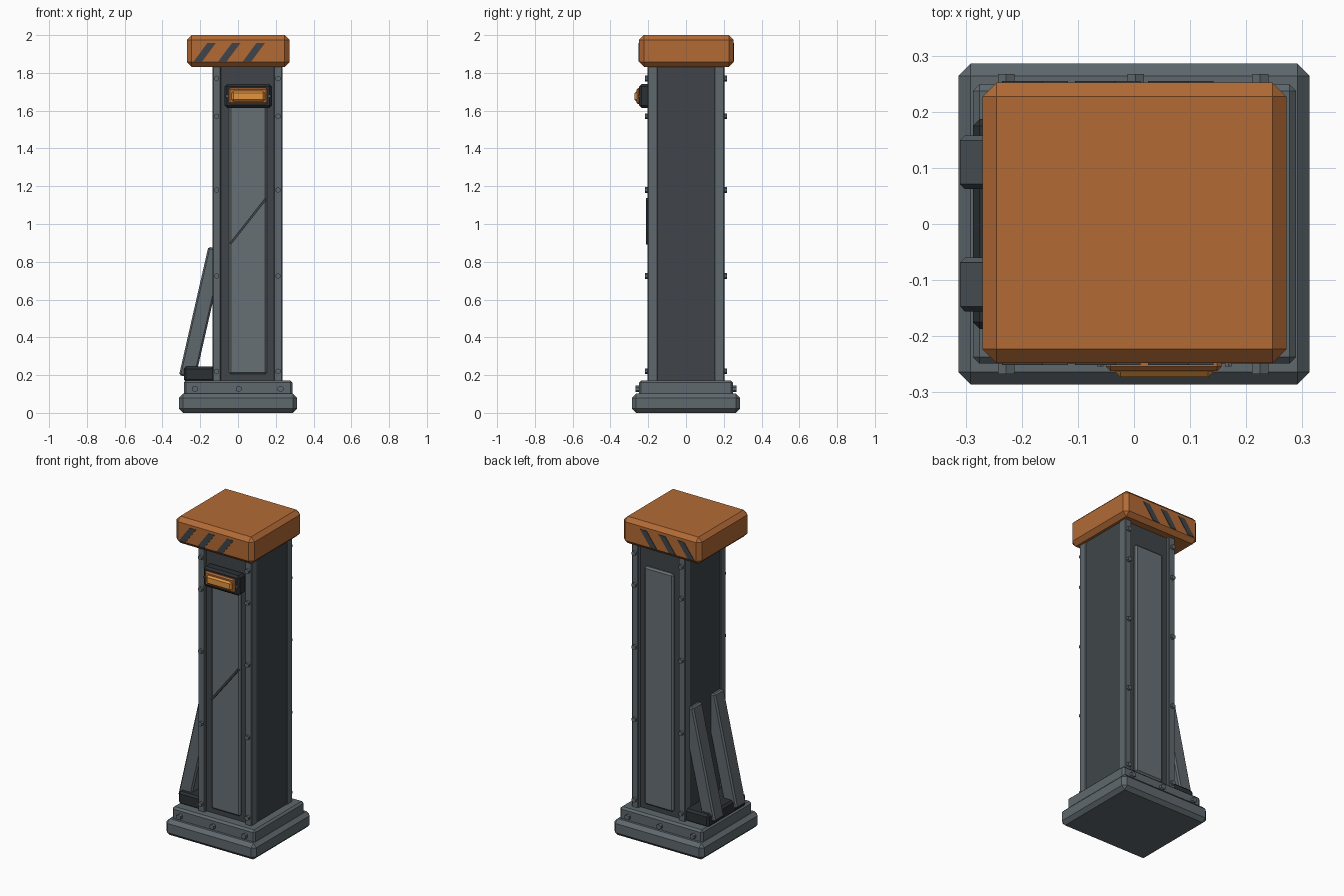
import bpy, bmesh, math
from mathutils import Matrix, Vector

if "Cube" in bpy.data.objects:
    bpy.data.objects.remove(bpy.data.objects["Cube"], do_unlink=True)


def material(name, r, g, b):
    m = bpy.data.materials.new(name)
    m.use_nodes = True
    m.diffuse_color = (r, g, b, 1)
    m.node_tree.nodes["Principled BSDF"].inputs["Base Color"].default_value = (r, g, b, 1)
    return m


STEEL = material("steel grey", 0.115, 0.14, 0.155)
PANEL = material("panel grey", 0.135, 0.16, 0.175)
DARK = material("dark steel", 0.05, 0.06, 0.068)
BLACK = material("charcoal", 0.025, 0.03, 0.034)
ORANGE = material("orange paint", 0.45, 0.145, 0.036)
AMBER = material("amber lens", 0.75, 0.3, 0.05)


def finish(name, bm, mat):
    bmesh.ops.recalc_face_normals(bm, faces=bm.faces)
    me = bpy.data.meshes.new(name)
    bm.to_mesh(me)
    bm.free()
    me.materials.append(mat)
    ob = bpy.data.objects.new(name, me)
    bpy.context.collection.objects.link(ob)
    return ob


def box(name, mat, xs, ys, zs, bevel=0.0):
    """Chamfered box given by its extents on each axis."""
    bm = bmesh.new()
    bmesh.ops.create_cube(bm, size=1)
    spans = (xs, ys, zs)
    for v in bm.verts:
        v.co = Vector([(s[0] + s[1]) / 2 + c * (s[1] - s[0]) for s, c in zip(spans, v.co)])
    if bevel:
        bmesh.ops.bevel(bm, geom=bm.edges[:], offset=bevel, segments=1, affect='EDGES')
    return finish(name, bm, mat)


def prism(name, mat, outline, y0, y1):
    """Outline in the xz plane, extruded along y."""
    bm = bmesh.new()
    face = bm.faces.new([bm.verts.new((x, y0, z)) for x, z in outline])
    ext = bmesh.ops.extrude_face_region(bm, geom=[face])["geom"]
    bmesh.ops.translate(bm, vec=(0, y1 - y0, 0),
                        verts=[g for g in ext if isinstance(g, bmesh.types.BMVert)])
    return finish(name, bm, mat)


def bolts(name, mat, places, radius, depth):
    """Six-sided bolt heads along y, all in one mesh."""
    bm = bmesh.new()
    turn = Matrix.Rotation(math.pi / 2, 4, 'X')
    for p in places:
        bmesh.ops.create_cone(bm, cap_ends=True, segments=6, radius1=radius, radius2=radius,
                              depth=depth, matrix=Matrix.Translation(p) @ turn)
    return finish(name, bm, mat)


# Stepped base
box("base_plinth", STEEL, (-0.313, 0.313), (-0.286, 0.286), (0, 0.102), 0.022)
box("base_step", STEEL, (-0.287, 0.289), (-0.249, 0.249), (0.09, 0.172), 0.012)
bolts("base_bolts", STEEL,
      [(x, s * 0.25, 0.127) for x in (-0.228, 0.003, 0.225) for s in (-1, 1)], 0.017, 0.034)

# Column core with corner rails
box("column_core", DARK, (-0.131, 0.231), (-0.183, 0.183), (0.16, 1.85))
rail_bolts = []
for side, x0, x1 in (("right", -0.135, -0.09), ("left", 0.19, 0.235)):
    for face, s in (("front", -1), ("back", 1)):
        ys = sorted((s * 0.15, s * 0.203))
        box(f"{face}_{side}_rail", STEEL, (x0, x1), ys, (0.165, 1.845), 0.004)
        rail_bolts += [((x0 + x1) / 2, s * 0.207, z) for z in (0.22, 0.725, 1.18, 1.57, 1.77)]
bolts("rail_bolts", STEEL, rail_bolts, 0.015, 0.022)

# Inset panels on front and back
box("front_panel", PANEL, (-0.048, 0.153), (-0.2, -0.17), (0.205, 1.7), 0.01)
box("back_panel", PANEL, (-0.048, 0.153), (0.17, 0.2), (0.205, 1.7), 0.01)
prism("panel_diagonal_strip", DARK,
      [(-0.044, 0.9), (-0.036, 0.892), (0.15, 1.127), (0.142, 1.137)], -0.213, -0.19)

# Lamp on the front
box("lamp_housing", BLACK, (-0.071, 0.179), (-0.248, -0.18), (1.615, 1.74), 0.012)
box("lamp_frame", ORANGE, (-0.05, 0.156), (-0.262, -0.22), (1.635, 1.72), 0.008)
box("lamp_lens", AMBER, (-0.034, 0.142), (-0.273, -0.23), (1.648, 1.703), 0.01)
bolts("lamp_screws", STEEL, [(x, -0.247, 1.677) for x in (-0.06, 0.168)], 0.007, 0.014)

# Two slanted braces and their foot block
box("brace_foot", BLACK, (-0.287, -0.12), (-0.187, 0.187), (0.165, 0.245), 0.012)
lean = Matrix.Translation((-0.312, 0, 0.2)) @ Matrix.Rotation(math.atan(0.228), 4, 'Y')
for name, y in (("front_brace", -0.108), ("back_brace", 0.11)):
    brace = box(name, STEEL, (0, 0.088), (y - 0.048, y + 0.048), (0, 0.697), 0.009)
    brace.data.transform(lean)

# Cap with slanted hazard stripes
box("cap", ORANGE, (-0.27, 0.272), (-0.248, 0.252), (1.832, 2.0), 0.025)
for i in range(3):
    x = -0.235 + 0.13 * i
    shape = [(x, 1.86), (x + 0.045, 1.86), (x + 0.117, 1.957), (x + 0.072, 1.957)]
    prism(f"front_stripe_{i + 1}", DARK, shape, -0.251, -0.245)
    prism(f"back_stripe_{i + 1}", DARK, shape, 0.249, 0.255)
